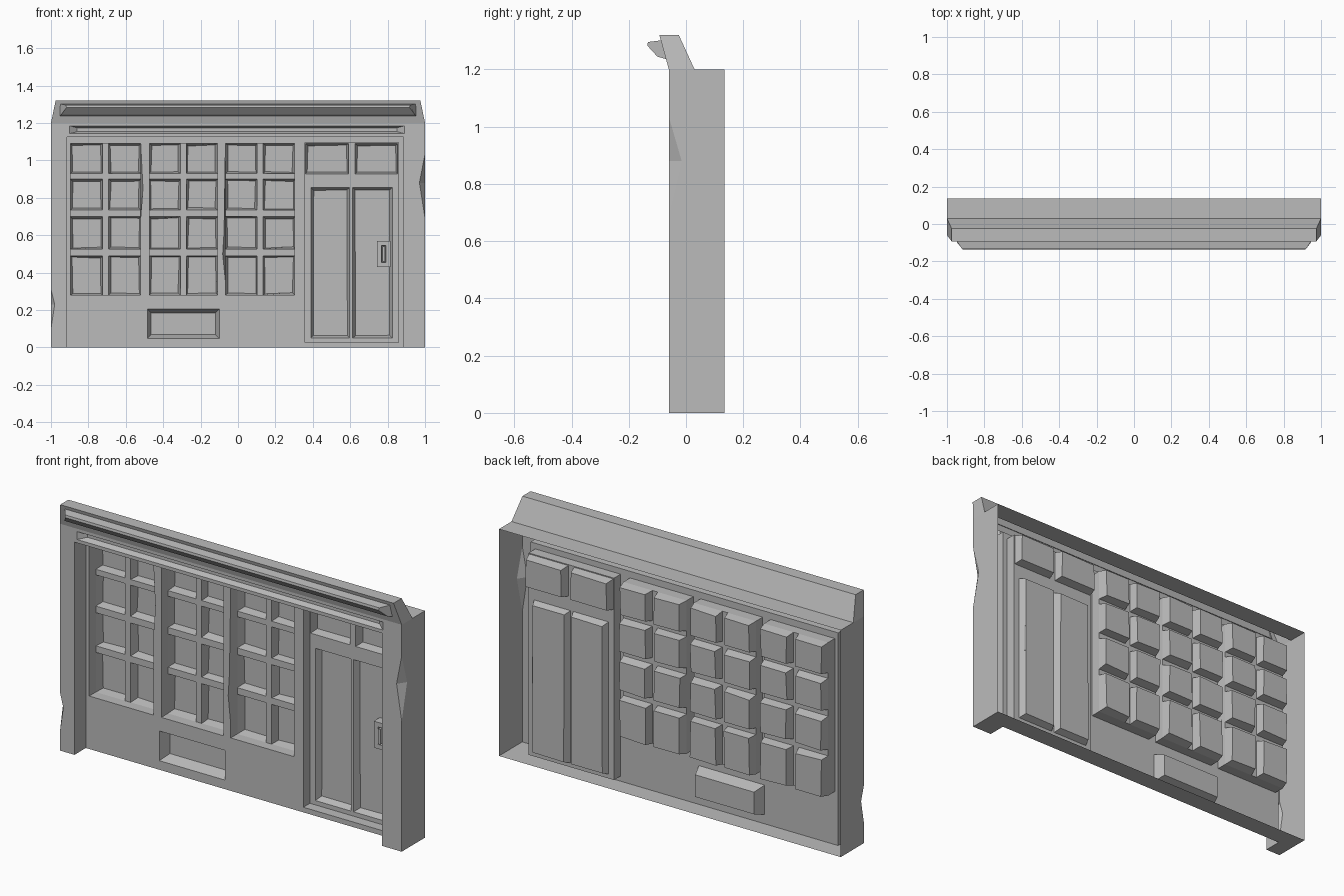
import bpy, bmesh, random
from mathutils import Vector

random.seed(4)
if "Cube" in bpy.data.objects:
    bpy.data.objects.remove(bpy.data.objects["Cube"])

stone = bpy.data.materials.new("plain_grey")
stone.use_nodes = True
GREY = (0.5, 0.5, 0.5, 1)
stone.diffuse_color = GREY
stone.node_tree.nodes["Principled BSDF"].inputs["Base Color"].default_value = GREY

FRAME, WALL, BAR, GLASS = -0.06, 0.035, 0.09, 0.135   # depths, front to back
LEFT, RIGHT, SOFFIT, TOP = -0.915, 0.885, 1.125, 1.2  # shop front opening


def poly(bm, pts):
    return bm.faces.new([bm.verts.new(p) for p in pts])


def corners(r, y):
    x0, x1, z0, z1 = r
    return [Vector(p) for p in ((x0, y, z0), (x1, y, z0), (x1, y, z1), (x0, y, z1))]


def inset(r, d):
    return (r[0] + d, r[1] - d, r[2] + d, r[3] - d)


def sheet(bm, r, y, holes=()):
    """Flat upright panel with rectangular holes."""
    xs = sorted({v for h in (r, *holes) for v in h[:2]})
    zs = sorted({v for h in (r, *holes) for v in h[2:]})
    for a, b in zip(xs, xs[1:]):
        for c, d in zip(zs, zs[1:]):
            x, z = (a + b) / 2, (c + d) / 2
            if not any(h[0] < x < h[1] and h[2] < z < h[3] for h in holes):
                poly(bm, corners((a, b, c, d), y))


def reveal(bm, outer, inner):
    """Four sides joining two rings of corners."""
    for i in range(4):
        j = (i + 1) % 4
        poly(bm, (outer[i], outer[j], inner[j], inner[i]))


def pocket(bm, r, y0, y1, taper, wobble=0.0):
    """Closed recess with tapered, slightly uneven sides."""
    inner = corners(inset(r, taper), y1)
    for p in inner:
        p.x += random.uniform(-wobble, wobble)
        p.z += random.uniform(-wobble, wobble)
    reveal(bm, corners(r, y0), inner)
    poly(bm, inner)


def chip_edge(bm, x, y, z, shift):
    """Nick an upright edge sideways."""
    for e in bm.edges:
        a, b = sorted((v.co for v in e.verts), key=lambda c: c.z)
        if all(abs(p.x - x) + abs(p.y - y) < 0.001 for p in (a, b)) and a.z < z - 0.1 and b.z > z + 0.1:
            low, high = (e.verts if e.verts[0].co.z < e.verts[1].co.z else reversed(e.verts))
            e, v1 = bmesh.utils.edge_split(e, low, 0.5)
            v1.co.z = z - 0.15
            upper = next(k for k in v1.link_edges if high in k.verts)
            upper, v2 = bmesh.utils.edge_split(upper, v1, 0.5)
            v2.co = (x + shift, y, z)
            upper = next(k for k in v2.link_edges if high in k.verts)
            v3 = bmesh.utils.edge_split(upper, v2, 0.5)[1]
            v3.co.z = z + 0.12
            return


def finish(bm, name):
    bmesh.ops.recalc_face_normals(bm, faces=bm.faces)
    me = bpy.data.meshes.new(name)
    bm.to_mesh(me)
    bm.free()
    me.materials.append(stone)
    bpy.context.collection.objects.link(bpy.data.objects.new(name, me))


# Recessed wall with windows, door and lower vent
bm = bmesh.new()
columns = [(a, b, 0.28, 1.09) for a, b in ((-0.895, -0.52), (-0.473, -0.11), (-0.067, 0.303))]
door = (0.358, 0.858, 0.027, 1.095)
vent = (-0.485, -0.1, 0.048, 0.205)
sheet(bm, (LEFT, RIGHT, 0, SOFFIT), WALL, columns + [door, vent])
pocket(bm, vent, WALL, WALL + 0.06, 0.02)

rows = ((0.28, 0.49), (0.525, 0.70), (0.735, 0.90), (0.93, 1.09))
for col in columns:
    mid = (col[0] + col[1]) / 2
    panes = [(a, b, *row) for row in rows for a, b in ((col[0], mid - 0.016), (mid + 0.016, col[1]))]
    reveal(bm, corners(col, WALL), corners(col, BAR))
    sheet(bm, col, BAR, panes)
    for pane in panes:
        pocket(bm, pane, BAR, GLASS, 0.01, 0.004)

# Door leaf with two long panels and two panes above
reveal(bm, corners(door, WALL), corners(door, BAR))
lights = [(0.362, 0.592, 0.928, 1.09), (0.626, 0.854, 0.928, 1.09)]
panels = [(0.39, 0.597, 0.05, 0.855), (0.613, 0.825, 0.05, 0.855)]
sheet(bm, door, BAR, lights + panels)
for light in lights:
    pocket(bm, light, BAR, GLASS, 0.01, 0.003)
for panel in panels:
    pocket(bm, panel, BAR, GLASS - 0.01, 0.014, 0.002)
bmesh.ops.remove_doubles(bm, verts=bm.verts, dist=0.0005)
chip_edge(bm, -0.067, WALL, 0.5, -0.015)
chip_edge(bm, -0.52, WALL, 0.85, 0.012)
finish(bm, "window_wall")

# Outer shell: pillars with one chipped corner each, header, floor and roof ledge
bm = bmesh.new()
for side, inner, low, mid, high, cut, deep in ((-1, LEFT, 0.1, 0.23, 0.31, 0.02, 0.025),
                                               (1, RIGHT, 0.69, 0.88, 1.035, 0.03, 0.045)):
    a, b = (side, FRAME, low), (side, FRAME, high)
    front_cut, side_cut = (side - side * cut, FRAME, mid), (side, FRAME + deep, mid)
    foot, head = (side, FRAME, 0), (side, FRAME, TOP)
    poly(bm, ((inner, FRAME, 0), foot, a, front_cut, b, (side, FRAME, SOFFIT), (inner, FRAME, SOFFIT)))
    poly(bm, (foot, a, side_cut, b, head, (side, GLASS, TOP), (side, GLASS, 0)))
    poly(bm, (a, front_cut, side_cut))
    poly(bm, (b, side_cut, front_cut))
    poly(bm, ((inner, FRAME, 0), (inner, WALL, 0), (inner, WALL, SOFFIT), (inner, FRAME, SOFFIT)))
    poly(bm, (foot, (inner, FRAME, 0), (inner, WALL, 0), (side, WALL, 0)))
poly(bm, ((-1, WALL, 0), (1, WALL, 0), (1, GLASS, 0), (-1, GLASS, 0)))
poly(bm, ((-1, 0.03, TOP), (1, 0.03, TOP), (1, GLASS, TOP), (-1, GLASS, TOP)))
poly(bm, ((LEFT, FRAME, SOFFIT), (RIGHT, FRAME, SOFFIT), (RIGHT, WALL, SOFFIT), (LEFT, WALL, SOFFIT)))
groove = (-0.9, 0.89, 1.143, 1.185)
sheet(bm, (-1, 1, SOFFIT, TOP), FRAME, [groove])
floor = corners((-0.86, 0.85, 1.154, 1.174), FRAME + 0.03)
reveal(bm, corners(groove, FRAME), floor)
poly(bm, floor)
bmesh.ops.remove_doubles(bm, verts=bm.verts, dist=0.0005)
finish(bm, "outer_frame")


def loft(name, rings):
    """Skin a strip of (half width, y, z) lines and close both ends."""
    bm = bmesh.new()
    pairs = [(bm.verts.new((-w, y, z)), bm.verts.new((w, y, z))) for w, y, z in rings]
    for p, q in zip(pairs, pairs[1:]):
        bm.faces.new((p[0], p[1], q[1], q[0]))
    for end in (0, 1):
        bm.faces.new([p[end] for p in pairs])
    finish(bm, name)


# Leaning cornice and the sloped board fixed to its face
loft("cornice", [(1, FRAME, TOP), (0.975, -0.093, 1.32), (0.975, -0.025, 1.32), (1, 0.03, TOP)])
loft("sign_board", [(0.952, -0.085, 1.302), (0.92, -0.133, 1.296), (0.917, -0.135, 1.283),
                    (0.945, -0.1, 1.245), (0.955, -0.065, 1.235)])

# Door handle: plate with a slot and an upright grip inside
bm = bmesh.new()
plate = (0.742, 0.815, 0.43, 0.57)
slot = inset(plate, 0.024)
sheet(bm, plate, 0.075, [slot])
reveal(bm, corners(plate, 0.075), corners(plate, 0.125))
pocket(bm, slot, 0.075, 0.1, 0.004)
bmesh.ops.remove_doubles(bm, verts=bm.verts, dist=0.0005)
finish(bm, "handle_plate")
bm = bmesh.new()
grip = (0.772, 0.785, 0.46, 0.54)
reveal(bm, corners(grip, 0.1), corners(grip, 0.068))
poly(bm, corners(grip, 0.068))
bmesh.ops.remove_doubles(bm, verts=bm.verts, dist=0.0005)
finish(bm, "handle_grip")
